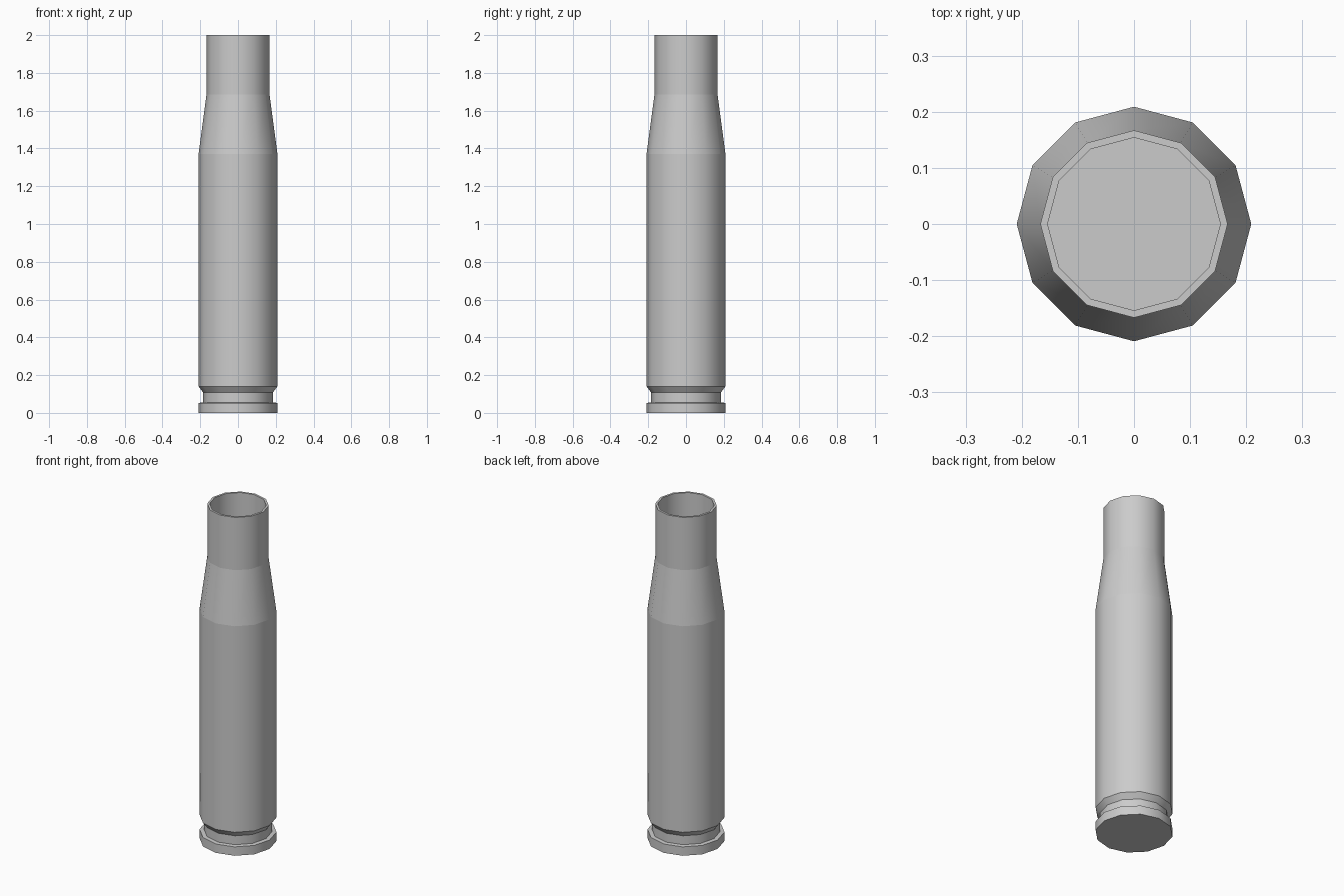
import bpy, bmesh
from math import cos, sin, tau

if "Cube" in bpy.data.objects:
    bpy.data.objects.remove(bpy.data.objects["Cube"])

SIDES = 12

# Profile (radius, height): base rim, groove, body, shoulder, neck, hollow inside
profile = [
    (0.209, 0.0), (0.209, 0.053), (0.185, 0.055), (0.185, 0.108),
    (0.209, 0.14), (0.209, 1.37), (0.167, 1.685), (0.167, 2.0),
    (0.154, 2.0), (0.154, 0.14),
]

# Lathe the profile into rings of quads
bm = bmesh.new()
rings = [[bm.verts.new((r * cos(tau * i / SIDES), r * sin(tau * i / SIDES), z))
          for i in range(SIDES)] for r, z in profile]
for low, high in zip(rings, rings[1:]):
    for i in range(SIDES):
        j = (i + 1) % SIDES
        bm.faces.new((low[i], low[j], high[j], high[i]))

# Closed base and inner floor
bm.faces.new(rings[0][::-1])
bm.faces.new(rings[-1])
bmesh.ops.recalc_face_normals(bm, faces=bm.faces[:])

# Smooth around the barrel, crisp along every horizontal ring
for f in bm.faces:
    f.smooth = True
for ring in rings:
    for i in range(SIDES):
        bm.edges.get((ring[i], ring[(i + 1) % SIDES])).smooth = False

mesh = bpy.data.meshes.new("casing")
bm.to_mesh(mesh)
bm.free()
bpy.context.collection.objects.link(bpy.data.objects.new("casing", mesh))
